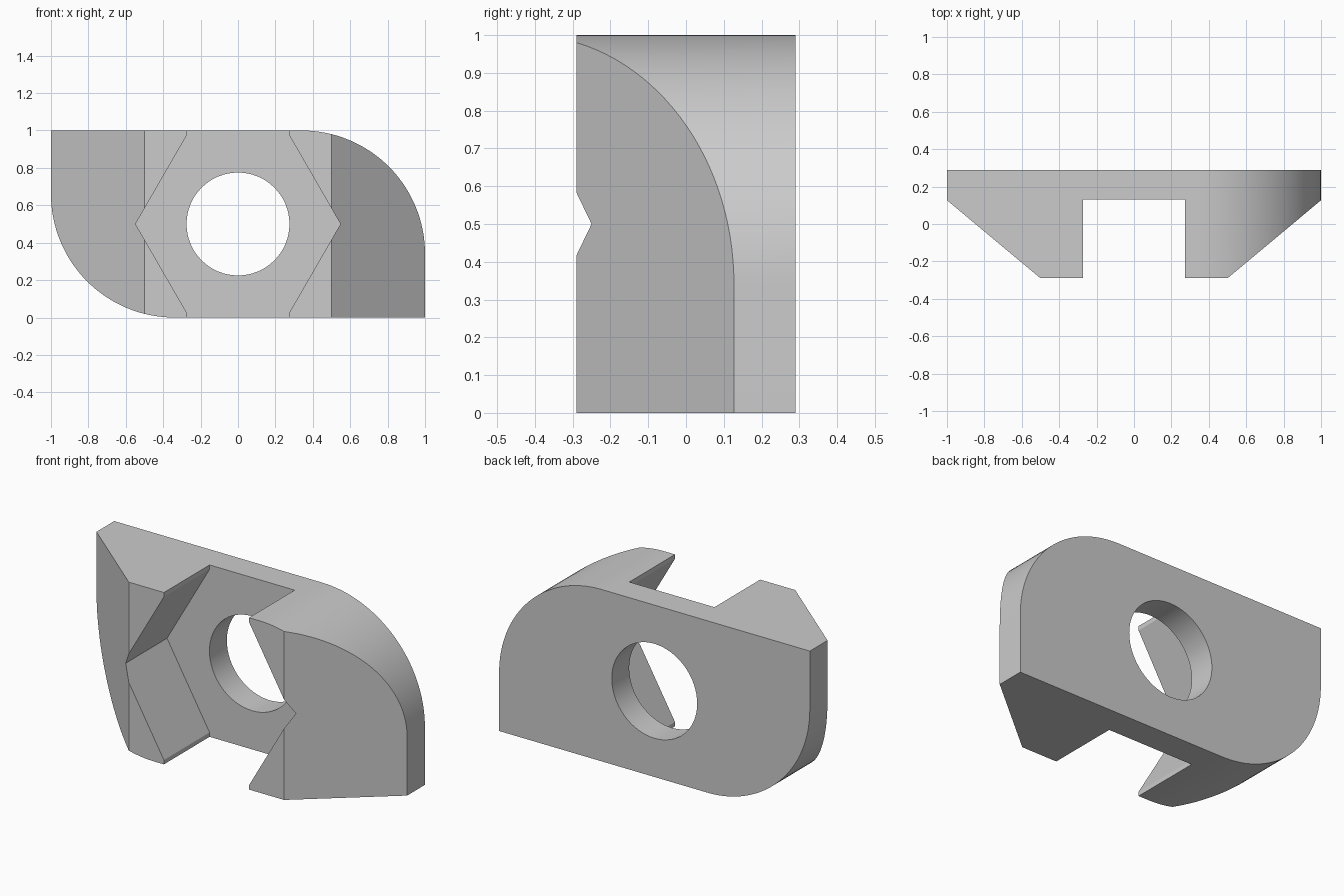
import bpy
import bmesh
from math import cos, sin, pi, radians
from mathutils import Vector

HALF_DEPTH = 0.29
FLOOR_Y = 0.13
MID_Z = 0.5
CORNER_R = 0.66

cube = bpy.data.objects.get("Cube")
if cube:
    bpy.data.objects.remove(cube, do_unlink=True)

steel = bpy.data.materials.new("light grey steel")
steel.use_nodes = True
colour = (0.6, 0.6, 0.6, 1)
steel.diffuse_color = colour
steel.node_tree.nodes["Principled BSDF"].inputs["Base Color"].default_value = colour


def arc(cx, cz, r, start, end, steps):
    angles = [start + (end - start) * i / steps for i in range(steps + 1)]
    return [(cx + r * cos(a), cz + r * sin(a)) for a in angles]


def prism(name, profile, y0, y1, slopes=()):
    """Extrude an xz profile along y, then trim it with planes (point, normal)."""
    bm = bmesh.new()
    face = bm.faces.new([bm.verts.new((x, y0, z)) for x, z in profile])
    new = bmesh.ops.extrude_face_region(bm, geom=[face])["geom"]
    verts = [g for g in new if isinstance(g, bmesh.types.BMVert)]
    bmesh.ops.translate(bm, verts=verts, vec=(0, y1 - y0, 0))
    for point, normal in slopes:
        bmesh.ops.bisect_plane(bm, geom=bm.verts[:] + bm.edges[:] + bm.faces[:],
                               plane_co=point, plane_no=normal, clear_outer=True)
        rim = [e for e in bm.edges if e.is_boundary]
        bmesh.ops.holes_fill(bm, edges=rim, sides=0)
    bmesh.ops.recalc_face_normals(bm, faces=bm.faces[:])
    mesh = bpy.data.meshes.new(name)
    bm.to_mesh(mesh)
    bm.free()
    obj = bpy.data.objects.new(name, mesh)
    bpy.context.collection.objects.link(obj)
    mesh.materials.append(steel)
    return obj


# Plate with two opposite rounded corners and sloped front sides
c = 1 - CORNER_R
upper = arc(c, c, CORNER_R, 0, pi / 2, 32)
outline = [(1, 0)] + upper + [(-1, 1)] + [(-x, 1 - z) for x, z in upper]
run, rise = 0.5, 0.127 + HALF_DEPTH
slopes = [(Vector((s * 0.5, -HALF_DEPTH, 0)), Vector((s * rise, -run, 0)).normalized())
          for s in (1, -1)]
nut = prism("slot_nut", outline, -HALF_DEPTH, HALF_DEPTH, slopes)

# Channel merged with a hexagonal pocket
R = 0.548
w, h = R / 2, R * sin(pi / 3)
side = [(w, -0.7), (w, -h), (R, 0), (w, h), (w, 0.7)]
pocket = [(x, MID_Z + z) for x, z in side + [(-x, -z) for x, z in side]]

# Round through hole
hole = arc(0, MID_Z, 0.275, 0, 2 * pi, 64)[:-1]

cutters = [prism("pocket_cutter", pocket, -0.5, FLOOR_Y),
           prism("hole_cutter", hole, 0, 0.5)]
bpy.ops.object.select_all(action='DESELECT')
bpy.context.view_layer.objects.active = nut
nut.select_set(True)
for cutter in cutters:
    cutter.hide_render = True
    mod = nut.modifiers.new("cut", 'BOOLEAN')
    mod.operation = 'DIFFERENCE'
    mod.solver = 'EXACT'
    mod.object = cutter
    bpy.ops.object.modifier_apply(modifier=mod.name)
    bpy.data.objects.remove(cutter, do_unlink=True)

bpy.ops.object.shade_smooth_by_angle(angle=radians(20))
